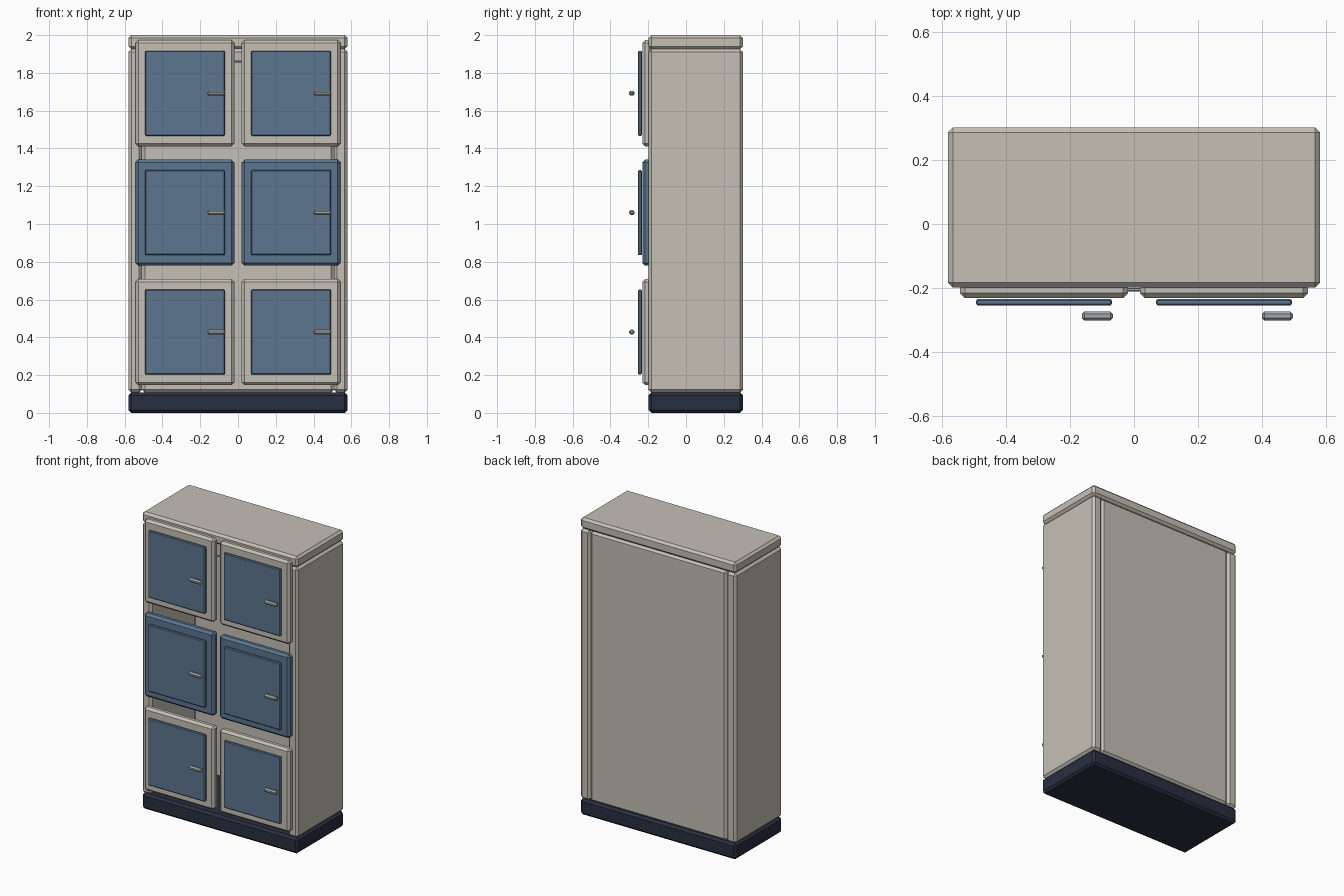
import bpy
from mathutils import Matrix

if "Cube" in bpy.data.objects:
    bpy.data.objects.remove(bpy.data.objects["Cube"])


def material(name, rgb):
    m = bpy.data.materials.new(name)
    m.diffuse_color = (*rgb, 1)
    m.use_nodes = True
    m.node_tree.nodes["Principled BSDF"].inputs["Base Color"].default_value = m.diffuse_color
    return m


BEIGE = material("warm_beige", (0.56, 0.53, 0.47))
BLUE = material("steel_blue", (0.107, 0.18, 0.28))
NAVY = material("dark_navy", (0.022, 0.028, 0.052))
METAL = material("handle_grey", (0.36, 0.40, 0.41))


def block(name, x, y, z, mat, chamfer):
    """Chamfered box given by its (min, max) along each axis."""
    bpy.ops.mesh.primitive_cube_add(size=1)
    ob = bpy.context.object
    ob.name = name
    size = [b - a for a, b in (x, y, z)]
    ob.data.transform(Matrix.Diagonal((*size, 1)))
    ob.location = [(a + b) / 2 for a, b in (x, y, z)]
    ob.data.materials.append(mat)
    bev = ob.modifiers.new("chamfer", 'BEVEL')
    bev.width = chamfer
    bev.segments = 1
    return ob


FRONT, BACK = -0.198, 0.301

# Carcass: plinth, top, two sides and a back, open behind the doors
block("plinth", (-0.58, 0.58), (FRONT, BACK), (0, 0.108), NAVY, 0.015)
block("top_slab", (-0.58, 0.58), (FRONT, BACK), (1.926, 2.0), BEIGE, 0.015)
block("back_panel", (-0.508, 0.508), (0.25, 0.298), (0.108, 1.926), BEIGE, 0.015)
for side, s in (("left", -1), ("right", 1)):
    xs = sorted((s * 0.508, s * 0.58))
    block(side + "_side_panel", xs, (FRONT, BACK), (0.108, 1.926), BEIGE, 0.015)

# Thin rail bridging the gap between the top doors
block("door_rail", (-0.03, 0.03), (-0.21, -0.2), (1.855, 1.865), METAL, 0.002)

# Six doors, each with a raised panel and a bar handle
for row, zc in (("lower", 0.428), ("middle", 1.06), ("upper", 1.692)):
    frame_mat = BLUE if row == "middle" else BEIGE
    for side, xc in (("left", -0.281), ("right", 0.281)):
        tag = f"{row}_{side}_"
        block(tag + "door", (xc - 0.262, xc + 0.262), (-0.231, -0.18),
              (zc - 0.281, zc + 0.281), frame_mat, 0.015)
        block(tag + "door_panel", (xc - 0.212, xc + 0.212), (-0.254, -0.234),
              (zc - 0.225, zc + 0.225), BLUE, 0.005)
        block(tag + "handle", (xc + 0.118, xc + 0.215), (-0.301, -0.273),
              (zc - 0.013, zc + 0.013), METAL, 0.008)
